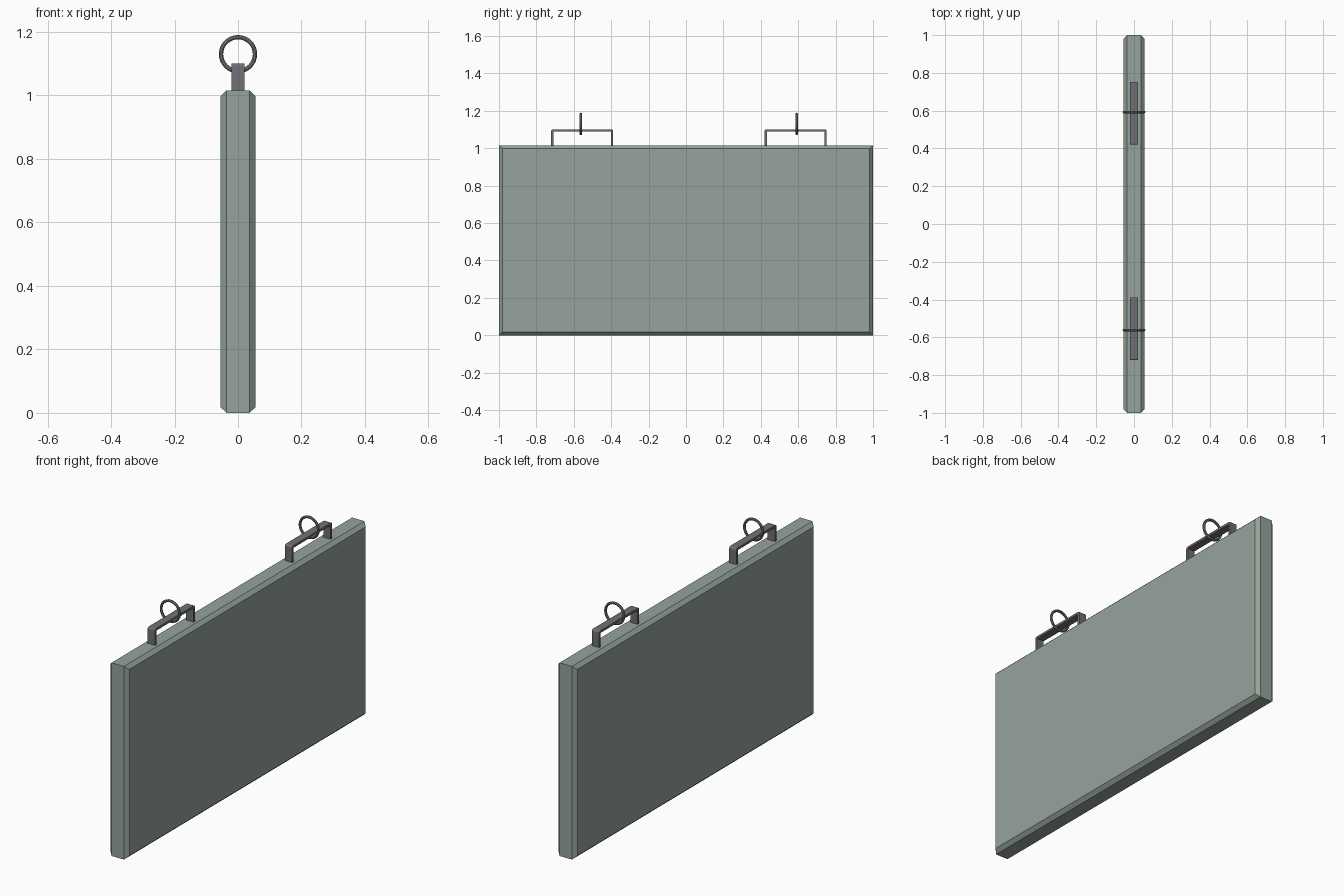
import bpy, bmesh, math

if "Cube" in bpy.data.objects:
    bpy.data.objects.remove(bpy.data.objects["Cube"])


def material(name, rgb):
    m = bpy.data.materials.new(name)
    m.diffuse_color = (*rgb, 1)
    m.use_nodes = True
    m.node_tree.nodes["Principled BSDF"].inputs["Base Color"].default_value = m.diffuse_color
    return m


def finish(name, bm, mat):
    bmesh.ops.recalc_face_normals(bm, faces=bm.faces)
    me = bpy.data.meshes.new(name)
    bm.to_mesh(me)
    bm.free()
    me.materials.append(mat)
    ob = bpy.data.objects.new(name, me)
    bpy.context.collection.objects.link(ob)
    return ob


board_mat = material("board_green_grey", (0.30, 0.37, 0.33))
bracket_mat = material("bracket_dark", (0.16, 0.16, 0.18))
ring_mat = material("ring_metal", (0.24, 0.26, 0.26))

TOP = 1.016

# Board: four stacked rectangles along x, the outer two inset to chamfer the rims
bm = bmesh.new()
loops = []
for x, i in ((-0.055, 0.018), (-0.036, 0), (0.036, 0), (0.055, 0.018)):
    corners = ((-1 + i, i), (1 - i, i), (1 - i, TOP - i), (-1 + i, TOP - i))
    loops.append([bm.verts.new((x, y, z)) for y, z in corners])
for a, b in zip(loops, loops[1:]):
    for k in range(4):
        n = (k + 1) % 4
        bm.faces.new((a[k], a[n], b[n], b[k]))
bm.faces.new(loops[0])
bm.faces.new(loops[-1])
finish("board", bm, board_mat)


# Bracket: flat strap bent into a U, with rounded outer bends
def bracket(name, yc):
    h, t, r, w, top = 0.166, 0.012, 0.009, 0.021, 1.101
    arc = [(h - r + r * math.cos(a), top - r + r * math.sin(a))
           for a in (math.pi / 2 * k / 3 for k in range(4))]
    half = [(h - t, TOP), (h, TOP)] + arc
    right_inner = (h - t, top - t)
    prof = [right_inner] + half
    prof += [(-y, z) for y, z in reversed(prof)]
    bm = bmesh.new()
    face = bm.faces.new([bm.verts.new((-w, yc + y, z)) for y, z in prof])
    ext = bmesh.ops.extrude_face_region(bm, geom=[face])["geom"]
    moved = [v for v in ext if isinstance(v, bmesh.types.BMVert)]
    bmesh.ops.translate(bm, verts=moved, vec=(2 * w, 0, 0))
    # extrusion keeps the starting face as the other cap
    finish(name, bm, bracket_mat)


# Ring: hanging loop threaded under the bracket bar
def ring(name, y):
    bpy.ops.mesh.primitive_torus_add(
        major_radius=0.0535, minor_radius=0.0068, major_segments=32,
        minor_segments=10, location=(0, y, 1.13),
        rotation=(math.pi / 2, 0, 0))
    ob = bpy.context.object
    ob.name = name
    ob.data.materials.append(ring_mat)
    bpy.ops.object.shade_smooth_by_angle()


for side, yb, yr in (("left", -0.555, -0.562), ("right", 0.586, 0.592)):
    bracket(side + "_bracket", yb)
    ring(side + "_ring", yr)
